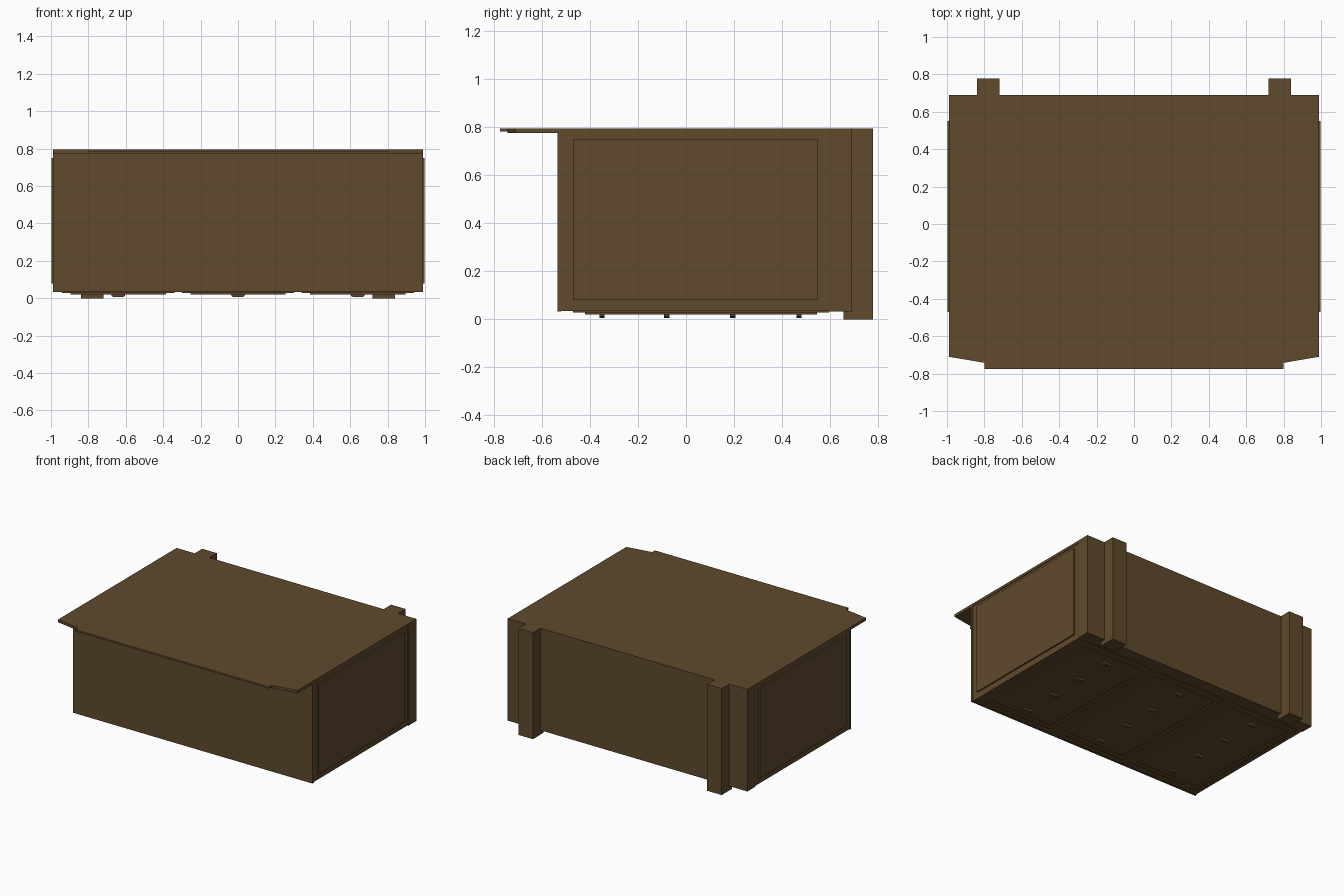
import bpy, bmesh

if "Cube" in bpy.data.objects:
    bpy.data.objects.remove(bpy.data.objects["Cube"])

wood = bpy.data.materials.new("dark brown wood")
wood.diffuse_color = (0.115, 0.067, 0.026, 1)
wood.use_nodes = True
wood.node_tree.nodes["Principled BSDF"].inputs["Base Color"].default_value = wood.diffuse_color


def prism(name, points, lo, hi, axis="z"):
    """Extrude a closed 2D outline along z (points are x,y) or y (points are x,z)."""
    place = (lambda a, b, h: (a, b, h)) if axis == "z" else (lambda a, b, h: (a, h, b))
    bm = bmesh.new()
    base = [bm.verts.new(place(a, b, lo)) for a, b in points]
    top = [bm.verts.new(place(a, b, hi)) for a, b in points]
    n = len(points)
    bm.faces.new(base)
    bm.faces.new(top)
    for i in range(n):
        j = (i + 1) % n
        bm.faces.new((base[i], base[j], top[j], top[i]))
    bmesh.ops.recalc_face_normals(bm, faces=bm.faces)
    mesh = bpy.data.meshes.new(name)
    bm.to_mesh(mesh)
    bm.free()
    mesh.materials.append(wood)
    obj = bpy.data.objects.new(name, mesh)
    bpy.context.collection.objects.link(obj)
    return obj


def box(name, x0, x1, y0, y1, z0, z1):
    return prism(name, [(x0, y0), (x1, y0), (x1, y1), (x0, y1)], z0, z1)


# cabinet carcass, slightly stepped at the front board
box("cabinet_body", -0.985, 0.985, -0.52, 0.595, 0.035, 0.79)
box("front_board", -0.99, 0.99, -0.535, -0.52, 0.033, 0.79)
box("back_board", -0.99, 0.99, 0.595, 0.69, 0.033, 0.79)

# large flat board with tapered corners and a thin lip along the front
prism("top_board", [(-0.99, 0.69), (-0.99, -0.71), (-0.80, -0.742),
                    (0.80, -0.742), (0.99, -0.71), (0.99, 0.69)], 0.775, 0.795)
box("top_board_lip", -0.80, 0.80, -0.775, -0.74, 0.782, 0.795)

for side, s in (("left", -1), ("right", 1)):
    # raised side panel
    xs = sorted((s * 0.98, s * 0.996))
    box(side + "_side_panel", xs[0], xs[1], -0.47, 0.55, 0.08, 0.75)
    # rear post standing lower than the body
    xs = sorted((s * 0.72, s * 0.84))
    box(side + "_rear_post", xs[0], xs[1], 0.655, 0.778, 0.0, 0.795)

# three stepped panels on the underside, each with four pulls
for col, cx in enumerate((-0.64, 0, 0.64)):
    box(f"panel_frame_{col}", cx - 0.30, cx + 0.30, -0.47, 0.595, 0.028, 0.04)
    box(f"panel_field_{col}", cx - 0.255, cx + 0.255, -0.42, 0.545, 0.021, 0.035)
    for row, cy in enumerate((-0.35, -0.08, 0.195, 0.47)):
        pull = [(cx - 0.037, 0.022), (cx - 0.035, 0.012), (cx - 0.026, 0.006),
                (cx + 0.026, 0.006), (cx + 0.035, 0.012), (cx + 0.037, 0.022)]
        prism(f"pull_{col}_{row}", pull, cy - 0.011, cy + 0.011, axis="y")
